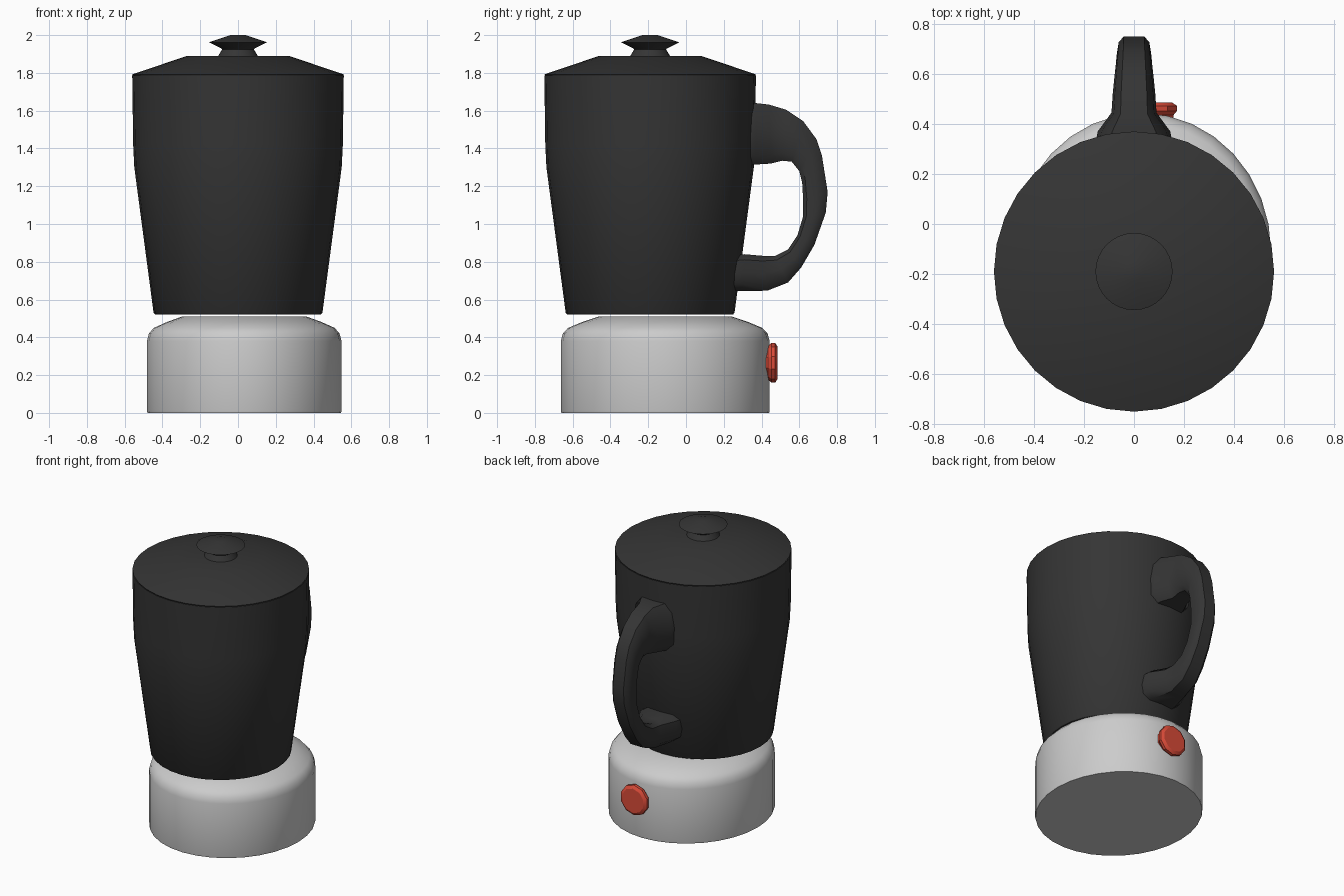
import bpy, bmesh, math
from mathutils import Vector

if "Cube" in bpy.data.objects:
    bpy.data.objects.remove(bpy.data.objects["Cube"])


def material(name, rgb):
    m = bpy.data.materials.new(name)
    m.diffuse_color = (*rgb, 1)
    m.use_nodes = True
    m.node_tree.nodes["Principled BSDF"].inputs["Base Color"].default_value = m.diffuse_color
    return m


dark = material("dark_plastic", (0.035, 0.035, 0.035))
red = material("red_plastic", (0.7, 0.07, 0.04))


def loft(name, rings, mat=None, angle=35):
    """Skin a list of equal-sized point rings, with capped ends."""
    bm = bmesh.new()
    vs = [[bm.verts.new(p) for p in ring] for ring in rings]
    n = len(vs[0])
    for a, b in zip(vs, vs[1:]):
        for i in range(n):
            j = (i + 1) % n
            bm.faces.new((a[i], a[j], b[j], b[i]))
    bm.faces.new(vs[0][::-1])
    bm.faces.new(vs[-1])
    bmesh.ops.recalc_face_normals(bm, faces=bm.faces)
    me = bpy.data.meshes.new(name)
    bm.to_mesh(me)
    bm.free()
    ob = bpy.data.objects.new(name, me)
    bpy.context.collection.objects.link(ob)
    if mat:
        me.materials.append(mat)
    bpy.context.view_layer.objects.active = ob
    ob.select_set(True)
    bpy.ops.object.shade_smooth_by_angle(angle=math.radians(angle))
    ob.select_set(False)
    return ob


def lathe(name, centre, profile, sides, mat=None, sx=1.0, sy=1.0, angle=35):
    """Turn an (r, z) profile around a vertical axis."""
    rings = []
    for r, z in profile:
        rings.append([Vector((centre[0] + sx * r * math.cos(t), centre[1] + sy * r * math.sin(t), z))
                      for t in (2 * math.pi * i / sides for i in range(sides))])
    return loft(name, rings, mat, angle)


# Motor base, slightly oval, with a rounded shoulder
lathe("motor_base", (0.033, -0.11),
      [(0.995, 0), (1, 0.01), (1, 0.38), (0.98, 0.42), (0.93, 0.45), (0.8, 0.48), (0.64, 0.51)],
      32, sx=0.515, sy=0.553)

# Jug, lid and knob
jug = (0, -0.19)
lathe("jug", jug, [(0.44, 0.522), (0.447, 0.53), (0.549, 1.30), (0.555, 1.42), (0.56, 1.785)], 32, dark)
lathe("lid", jug, [(0.553, 1.78), (0.56, 1.792), (0.27, 1.89)], 32, dark)
lathe("lid_knob", jug, [(0.108, 1.885), (0.084, 1.925), (0.09, 1.93), (0.154, 1.962), (0.04, 2.0)], 32, dark)

# Handle: outer point (y, z), inner point (y, z), half width
sections = [
    (0.32, 1.64, 0.32, 1.31, 0.155),
    (0.37, 1.64, 0.37, 1.315, 0.145),
    (0.44, 1.632, 0.45, 1.32, 0.09),
    (0.53, 1.605, 0.51, 1.335, 0.085),
    (0.62, 1.545, 0.56, 1.33, 0.078),
    (0.69, 1.45, 0.60, 1.28, 0.072),
    (0.72, 1.36, 0.615, 1.22, 0.07),
    (0.75, 1.17, 0.62, 1.13, 0.068),
    (0.74, 1.06, 0.62, 1.04, 0.068),
    (0.68, 0.89, 0.59, 0.94, 0.07),
    (0.61, 0.77, 0.54, 0.865, 0.075),
    (0.54, 0.69, 0.47, 0.83, 0.082),
    (0.43, 0.647, 0.40, 0.832, 0.09),
    (0.30, 0.645, 0.31, 0.84, 0.145),
    (0.22, 0.645, 0.22, 0.83, 0.155),
]
# Cross-section: (fraction across the width, fraction from outer to inner)
shape = [(-0.6, 0), (0.6, 0), (0.9, 0.18), (1, 0.5), (0.95, 0.85), (0.65, 1),
         (-0.65, 1), (-0.95, 0.85), (-1, 0.5), (-0.9, 0.18)]
loft("handle", [[Vector((u * w, oy + (iy - oy) * v, oz + (iz - oz) * v)) for u, v in shape]
                for oy, oz, iy, iz, w in sections], dark, 40)

# Red button on the back
loft("power_button", [[Vector((0.072 + r * math.cos(t), y, 0.265 + r * math.sin(t)))
                       for t in (2 * math.pi * (i + 0.5) / 10 for i in range(10))]
                      for r, y in [(0.09, 0.40), (0.09, 0.435), (0.105, 0.452), (0.105, 0.472), (0.085, 0.485)]],
     red, 25)
